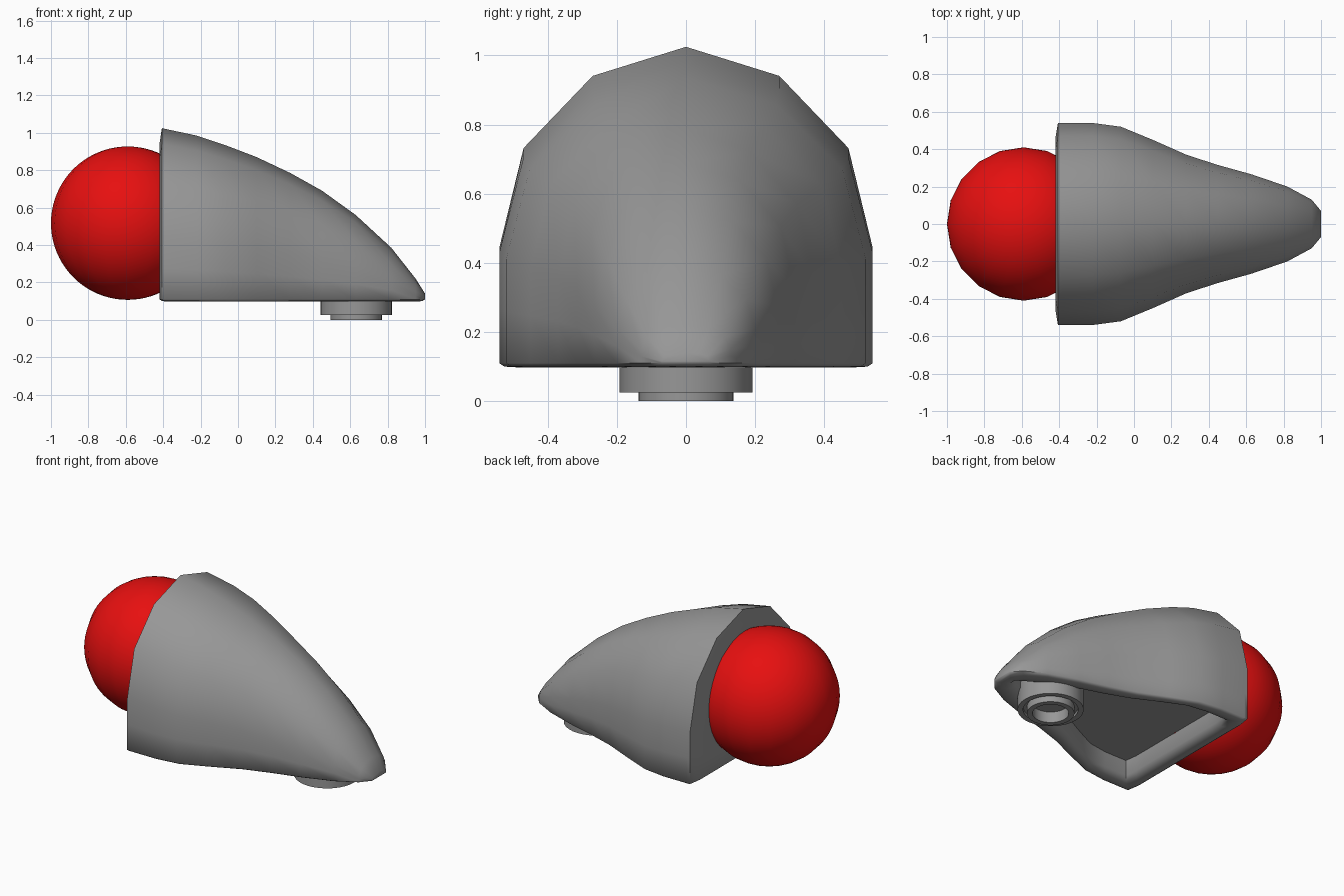
import bpy, bmesh, math

if "Cube" in bpy.data.objects:
    bpy.data.objects.remove(bpy.data.objects["Cube"], do_unlink=True)


def material(name, color):
    m = bpy.data.materials.new(name)
    m.use_nodes = True
    m.diffuse_color = color
    m.node_tree.nodes["Principled BSDF"].inputs["Base Color"].default_value = color
    return m


GREY = material("housing grey", (0.31, 0.31, 0.31, 1))
RED = material("ball red", (0.8, 0.005, 0.005, 1))


def finish(bm, name, mat, angle):
    bmesh.ops.recalc_face_normals(bm, faces=bm.faces)
    mesh = bpy.data.meshes.new(name)
    bm.to_mesh(mesh)
    bm.free()
    mesh.materials.append(mat)
    ob = bpy.data.objects.new(name, mesh)
    bpy.context.collection.objects.link(ob)
    bpy.ops.object.select_all(action="DESELECT")
    ob.select_set(True)
    bpy.context.view_layer.objects.active = ob
    bpy.ops.object.shade_smooth_by_angle(angle=math.radians(angle))
    return ob


# Housing: lofted arches that taper from the back plate to the tip
BASE = 0.11
half_arch = [(1, 0), (1, 0.18), (1, 0.365), (0.87, 0.68), (0.5, 0.908), (0, 1)]
arch = half_arch + [(-y, z) for y, z in half_arch[-2::-1]]
stations = [  # x, half width, top height
    (-0.42, 0.39, 0.86), (-0.42, 0.46, 0.94), (-0.407, 0.54, 1.025),
    (-0.385, 0.54, 1.02), (-0.22, 0.54, 0.985), (-0.07, 0.52, 0.935),
    (0.10, 0.45, 0.87), (0.28, 0.37, 0.785), (0.45, 0.315, 0.69),
    (0.63, 0.265, 0.56), (0.82, 0.20, 0.385), (0.95, 0.13, 0.22),
    (1.0, 0.07, 0.14)]

bm = bmesh.new()
rings = [[bm.verts.new((x, y * w, BASE + z * (top - BASE))) for y, z in arch]
         for x, w, top in stations]
for a, b in zip(rings, rings[1:]):
    for i in range(len(arch) - 1):
        bm.faces.new((a[i], a[i + 1], b[i + 1], b[i]))
bm.faces.new(rings[0])
bm.faces.new(rings[-1])

# Underside: rounded rim, then walls up to a recessed ceiling
loop = [r[0] for r in rings] + [r[-1] for r in reversed(rings)]


def inset_loop(t, z):
    mid, half = 0.29, 0.71
    return [bm.verts.new((mid + (v.co.x - mid) * (half - t) / half,
                          math.copysign(max(abs(v.co.y) - t, 0.02), v.co.y), z))
            for v in loop]


previous = loop
for t, z in [(0.015, 0.1), (0.05, 0.098), (0.08, 0.105), (0.10, 0.13), (0.11, 0.22)]:
    current = inset_loop(t, z)
    for i in range(len(loop)):
        j = (i + 1) % len(loop)
        bm.faces.new((previous[i], previous[j], current[j], current[i]))
    previous = current
bm.faces.new(previous)
finish(bm, "housing", GREY, 60)

# Ball set into the back plate
bm = bmesh.new()
bmesh.ops.create_uvsphere(bm, u_segments=20, v_segments=40, radius=0.41)
bmesh.ops.translate(bm, verts=bm.verts, vec=(-0.59, 0, 0.517))
finish(bm, "ball", RED, 40)


# Mount: stepped socket turned around a vertical axis
def lathe(name, profile, x, segments=32):
    bm = bmesh.new()
    verts = [bm.verts.new((r, 0, z)) for r, z in profile]
    edges = [bm.edges.new(p) for p in zip(verts, verts[1:])]
    bmesh.ops.spin(bm, geom=verts + edges, cent=(0, 0, 0), axis=(0, 0, 1),
                   angle=math.tau, steps=segments, use_duplicate=False)
    bmesh.ops.remove_doubles(bm, verts=bm.verts, dist=0.0005)
    bmesh.ops.translate(bm, verts=bm.verts, vec=(x, 0, 0))
    return finish(bm, name, GREY, 30)


lathe("mount_socket", [(0, 0.23), (0.192, 0.23), (0.192, 0.025), (0.16, 0.025),
                       (0.16, 0.045), (0.138, 0.045), (0.138, 0), (0.105, 0),
                       (0.105, 0.07), (0, 0.07)], 0.632)
